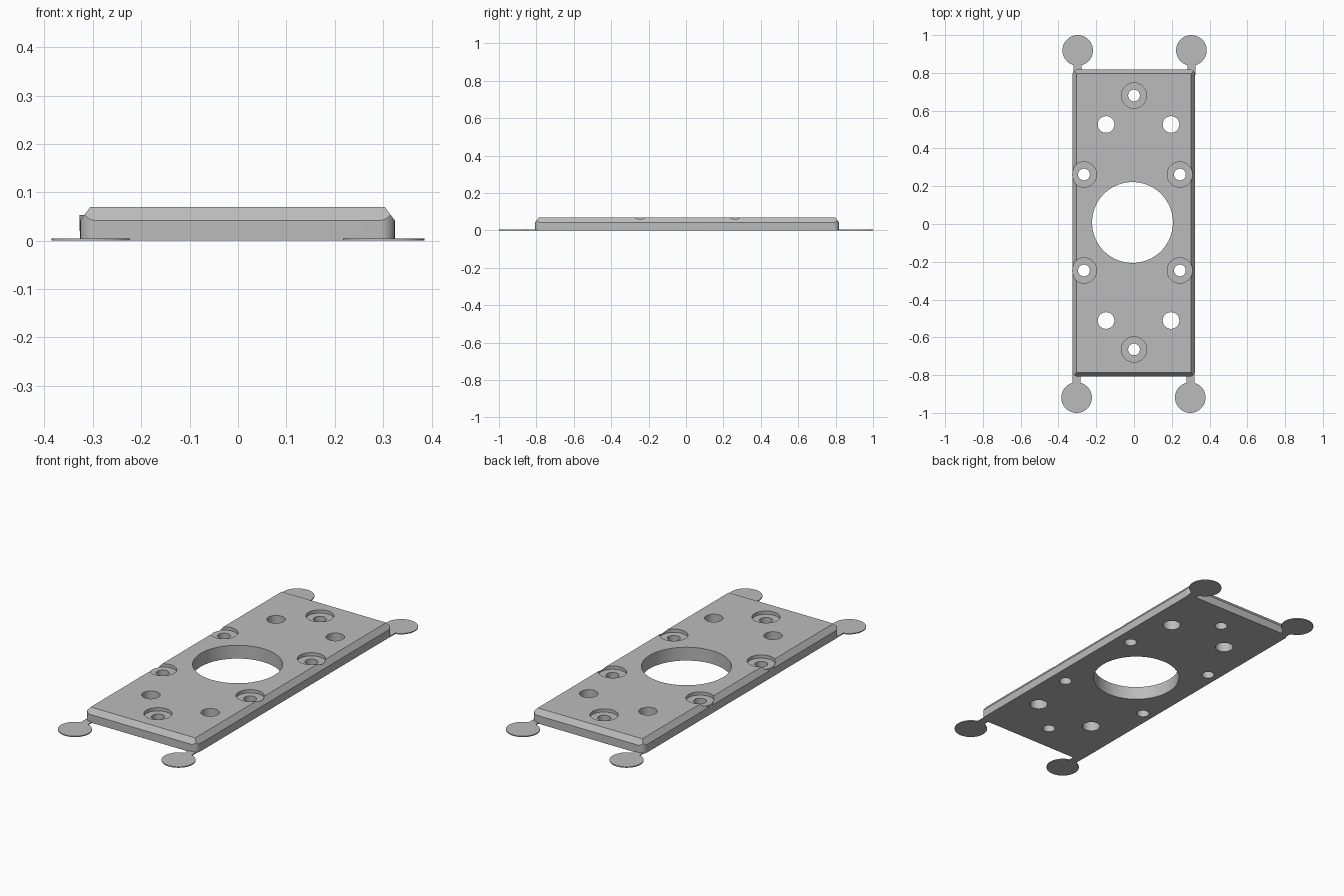
import bpy, bmesh
from mathutils import Matrix, Vector

if "Cube" in bpy.data.objects:
    bpy.data.objects.remove(bpy.data.objects["Cube"])

grey = bpy.data.materials.new("plain grey")
grey.use_nodes = True
GREY = (0.5, 0.5, 0.5, 1)
grey.diffuse_color = GREY
grey.node_tree.nodes["Principled BSDF"].inputs["Base Color"].default_value = GREY

X0, X1, Y0, Y1 = -0.326, 0.324, -0.808, 0.819   # plate outline
TOP, CHAMFER_Z, INSET, CORNER = 0.07, 0.042, 0.021, 0.03
FLOOR = 0.053                                  # bottom of the screw recesses


def finish(name, bm, helper=False):
    mesh = bpy.data.meshes.new(name)
    bmesh.ops.recalc_face_normals(bm, faces=bm.faces)
    bm.to_mesh(mesh)
    bm.free()
    mesh.materials.append(grey)
    ob = bpy.data.objects.new(name, mesh)
    bpy.context.collection.objects.link(ob)
    ob.hide_render = helper
    return ob


def add_box(bm, x0, x1, y0, y1, z0, z1):
    size = Vector((x1 - x0, y1 - y0, z1 - z0))
    mid = Vector((x0 + x1, y0 + y1, z0 + z1)) / 2
    return bmesh.ops.create_cube(
        bm, size=1, matrix=Matrix.Translation(mid) @ Matrix.Diagonal((*size, 1)))["verts"]


def add_cylinder(bm, x, y, r, z0, z1, sides=48):
    bmesh.ops.create_cone(
        bm, cap_ends=True, segments=sides, radius1=r, radius2=r, depth=z1 - z0,
        matrix=Matrix.Translation((x, y, (z0 + z1) / 2)))


def boolean(ob, other, operation):
    mod = ob.modifiers.new(operation.lower(), 'BOOLEAN')
    mod.object, mod.operation, mod.solver = other, operation, 'EXACT'
    bpy.context.view_layer.objects.active = ob
    bpy.ops.object.modifier_apply(modifier=mod.name)
    bpy.data.objects.remove(other)


# Plate: straight walls, then a mitred chamfer up to the top face
bm = bmesh.new()
add_box(bm, X0, X1, Y0, Y1, 0, CHAMFER_Z)
cap = max(bm.faces, key=lambda f: f.calc_center_median().z)
cap = bmesh.ops.extrude_discrete_faces(bm, faces=[cap])["faces"][0]
for v in cap.verts:
    v.co.x += INSET if v.co.x < 0 else -INSET
    v.co.y += INSET if v.co.y < 0 else -INSET
    v.co.z = TOP
plate = finish("plate", bm)

# Vertical corners rounded through the chamfer
bm = bmesh.new()
add_box(bm, X0, X1, Y0, Y1, -0.1, 0.2)
upright = [e for e in bm.edges if abs(e.verts[0].co.z - e.verts[1].co.z) > 0.1]
bmesh.ops.bevel(bm, geom=upright, offset=CORNER, segments=8, profile=0.5, affect='EDGES')
boolean(plate, finish("corner_cutter", bm, True), 'INTERSECT')

# Screw positions: one at each end and two pairs along the sides
screws = [(0, 0.68), (0, -0.664)]
screws += [(x, y) for x in (-0.265, 0.243) for y in (0.262, -0.246)]


def cut(cylinders):
    bm = bmesh.new()
    for c in cylinders:
        add_cylinder(bm, *c)
    boolean(plate, finish("hole_cutter", bm, True), 'DIFFERENCE')


# Recesses, then the round ledges that reach out through the left chamfer
cut([(x, y, 0.067, FLOOR, 0.2) for x, y in screws])
bm = bmesh.new()
for x, y in screws:
    if x < -0.2:
        add_cylinder(bm, x, y, 0.0625, 0.02, FLOOR)
boolean(plate, finish("ledges", bm, True), 'UNION')

# Through holes: screws, plain holes and the large central opening
cut([(x, y, 0.031, -0.1, 0.2) for x, y in screws]
    + [(x, y, 0.044, -0.1, 0.2) for x in (-0.148, 0.196) for y in (0.527, -0.511)]
    + [(-0.008, 0.008, 0.214, -0.1, 0.2, 96)])

# Thin round tabs on narrow necks at the four corners
for end, sy, shift in (("front", -1, -0.003), ("back", 1, 0.003)):
    for side, sx in (("right", -1), ("left", 1)):
        x, y = sx * 0.301 + shift, sy * 0.919
        bm = bmesh.new()
        add_cylinder(bm, x, y, 0.081, 0, 0.005)
        tab = finish(f"{end}_{side}_tab", bm)
        bm = bmesh.new()
        ys = sorted((sy * 0.79, y))
        add_box(bm, x - 0.021, x + 0.021, *ys, 0, 0.005)
        boolean(tab, finish("neck", bm, True), 'UNION')

# Smooth curved walls, crisp edges
for ob in bpy.context.scene.objects:
    if ob.type == 'MESH':
        bpy.ops.object.select_all(action='DESELECT')
        ob.select_set(True)
        bpy.context.view_layer.objects.active = ob
        bpy.ops.object.shade_smooth_by_angle(angle=0.5)
